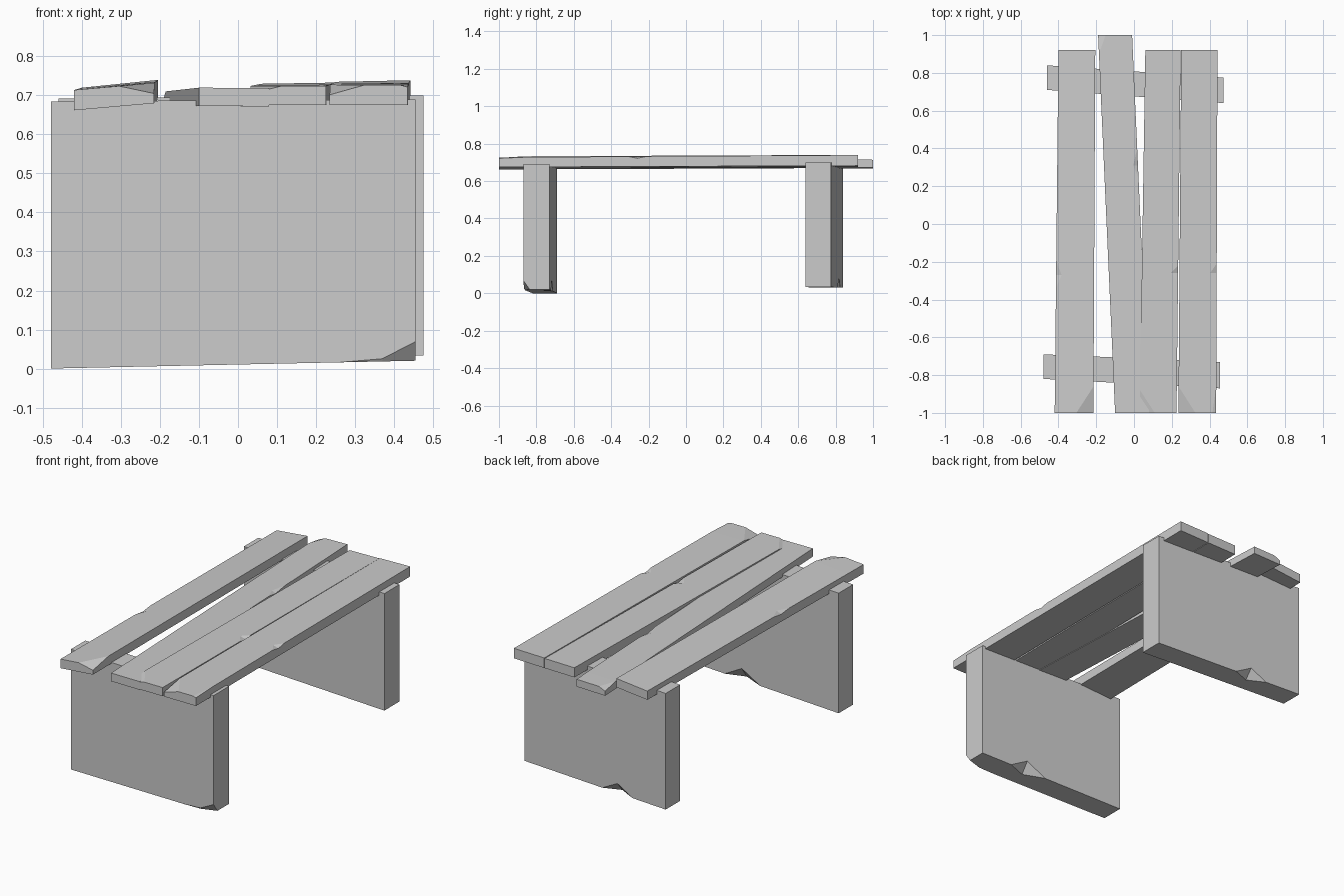
import bpy, bmesh

if "Cube" in bpy.data.objects:
    bpy.data.objects.remove(bpy.data.objects["Cube"])


def ring(u0, u1, v0, v1, thick, nl=0, nr=0, ratio=0.3):
    """Board cross-section: base edge v0..v1, far edge offset by thick, nl/nr chip the far corners."""
    s = ratio if thick > 0 else -ratio
    slope = (v1 - v0) / (u1 - u0)
    return [(u0, v0), (u1, v1),
            (u1, v1 + thick - s * nr), (u1 - nr, v1 + thick - slope * nr),
            (u0 + nl, v0 + thick + slope * nl), (u0, v0 + thick - s * nl)]


def loft(name, sections, axis):
    """Skin a flat-faced board through (position, ring) sections along x or y."""
    bm = bmesh.new()
    rows = []
    for p, pts in sections:
        rows.append([bm.verts.new((p, u, v) if axis == 'X' else (u, p, v)) for u, v in pts])
    n = len(rows[0])
    for a, b in zip(rows, rows[1:]):
        for i in range(n):
            j = (i + 1) % n
            bm.faces.new((a[i], a[j], b[j], b[i]))
    bm.faces.new(rows[0])
    bm.faces.new(rows[-1])
    bmesh.ops.remove_doubles(bm, verts=bm.verts, dist=0.0005)
    bmesh.ops.recalc_face_normals(bm, faces=bm.faces)
    me = bpy.data.meshes.new(name)
    bm.to_mesh(me)
    bm.free()
    ob = bpy.data.objects.new(name, me)
    bpy.context.collection.objects.link(ob)
    return ob


def board(name, start, end, chips, axis, ratio):
    """start/end = (pos, u0, u1, v0, v1, thick); chips = {pos: (left, right)}."""
    sections = []
    for p in sorted({start[0], end[0], *chips}):
        t = (p - start[0]) / (end[0] - start[0])
        vals = [a + (b - a) * t for a, b in zip(start[1:], end[1:])]
        sections.append((p, ring(*vals, *chips.get(p, (0, 0)), ratio)))
    return loft(name, sections, axis)


# Seat planks, rough edges chipped along their length
board("plank_left", (-1, -0.42, -0.215, 0.662, 0.68, 0.052), (0.92, -0.40, -0.205, 0.67, 0.69, 0.05),
      {-1: (0, 0.09), -0.86: (0, 0), -0.34: (0, 0), -0.27: (0.03, 0), -0.2: (0, 0)}, 'Y', 0.3)
board("plank_loose", (-1, -0.10, 0.08, 0.673, 0.672, 0.047), (1, -0.19, -0.01, 0.668, 0.672, 0.042),
      {0.24: (0, 0), 0.31: (0, 0.025), 0.40: (0, 0), 0.9: (0, 0), 1: (0.04, 0)}, 'Y', 0.4)
board("plank_middle", (-1, 0.03, 0.225, 0.675, 0.675, 0.049), (0.92, 0.06, 0.247, 0.675, 0.678, 0.055),
      {-1: (0.08, 0), -0.88: (0, 0), -0.31: (0, 0), -0.26: (0, 0.04), -0.22: (0, 0)}, 'Y', 0.25)
board("plank_right", (-1, 0.235, 0.435, 0.675, 0.675, 0.052), (0.92, 0.25, 0.442, 0.678, 0.682, 0.057),
      {-1: (0.09, 0.02), -0.86: (0, 0), -0.31: (0, 0), -0.26: (0, 0.035), -0.21: (0, 0)}, 'Y', 0.28)

# Slab legs, measured down from the top so that the chips fall on the bottom edges
board("front_leg", (-0.48, -0.82, -0.69, 0.685, 0.685, -0.685), (0.455, -0.87, -0.73, 0.69, 0.69, -0.67),
      {0.03: (0, 0), 0.15: (0, 0.045), 0.26: (0, 0), 0.37: (0.005, 0), 0.455: (0.035, 0)}, 'X', 1.4)
board("back_leg", (-0.46, 0.71, 0.84, 0.692, 0.692, -0.662), (0.475, 0.64, 0.775, 0.70, 0.70, -0.667),
      {-0.24: (0, 0), -0.14: (0, 0.045), -0.04: (0, 0)}, 'X', 1.2)
